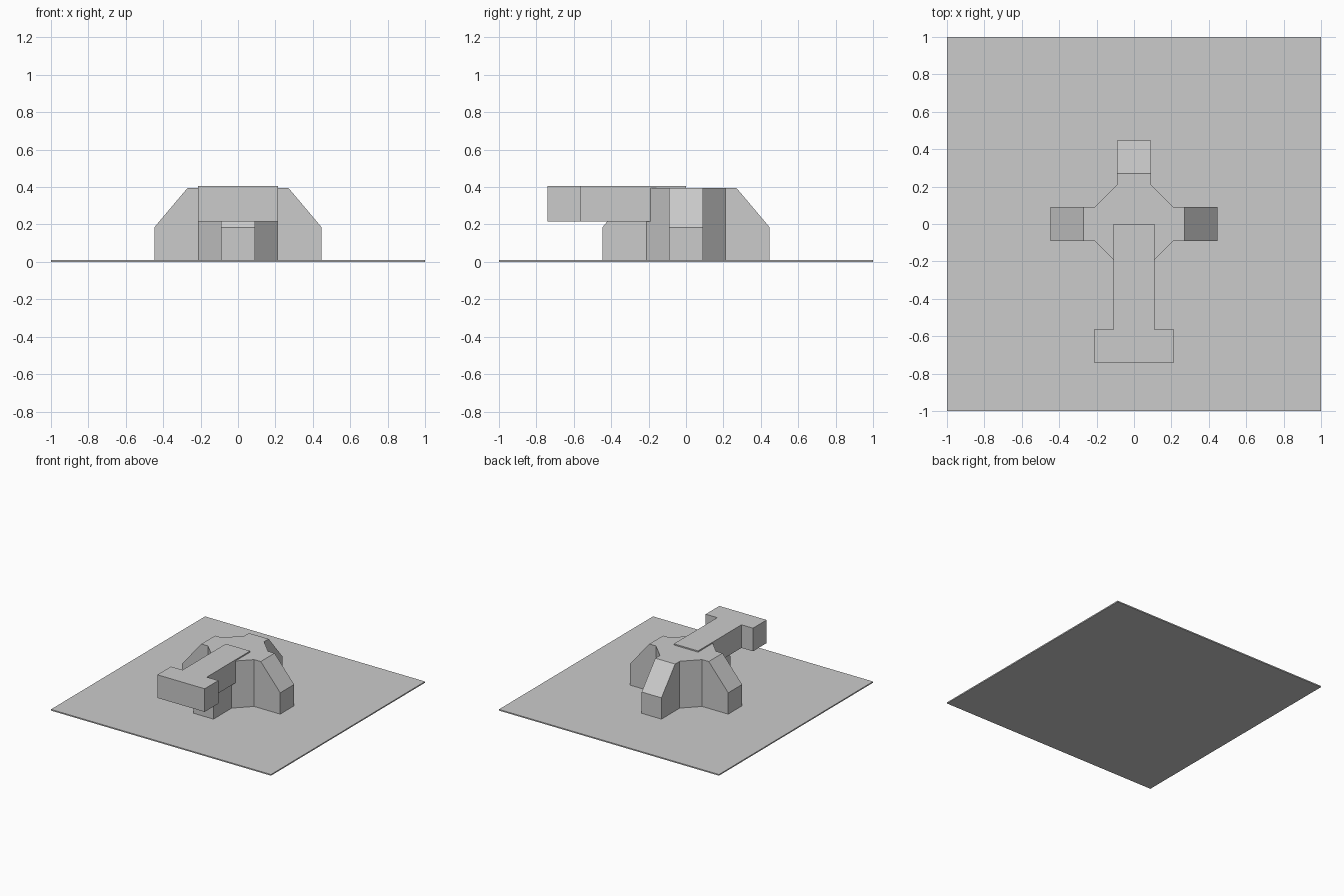
import bpy, bmesh
from mathutils import Vector

cube = bpy.data.objects.get("Cube")
if cube:
    bpy.data.objects.remove(cube, do_unlink=True)

grey = bpy.data.materials.new("plain_grey")
grey.use_nodes = True
colour = (0.6, 0.6, 0.6, 1)
grey.diffuse_color = colour
grey.node_tree.nodes["Principled BSDF"].inputs["Base Color"].default_value = colour


def prism(outline, bottom, top):
    """Upright prism from a plan outline."""
    bm = bmesh.new()
    face = bm.faces.new([bm.verts.new((x, y, bottom)) for x, y in outline])
    new = bmesh.ops.extrude_face_region(bm, geom=[face])["geom"]
    verts = [v for v in new if isinstance(v, bmesh.types.BMVert)]
    bmesh.ops.translate(bm, verts=verts, vec=(0, 0, top - bottom))
    bmesh.ops.recalc_face_normals(bm, faces=bm.faces[:])
    return bm


def finish(bm, name):
    bmesh.ops.recalc_face_normals(bm, faces=bm.faces[:])
    mesh = bpy.data.meshes.new(name)
    bm.to_mesh(mesh)
    bm.free()
    mesh.materials.append(grey)
    obj = bpy.data.objects.new(name, mesh)
    bpy.context.collection.objects.link(obj)


def mirrored(half):
    """Complete a right-hand outline across x = 0."""
    return half + [(-x, y) for x, y in reversed(half)]


# Thin square ground slab
GROUND = 0.01
finish(prism(mirrored([(1, -1), (1, 1)]), 0, GROUND), "base_plate")

# Eight-sided hub with four sloping buttresses drawn out of its axis faces
HALF, HUB, SHOULDER, FOOT = 0.09, 0.21, 0.27, 0.447
TOP, FOOT_TOP = 0.395, 0.185
hub = prism(mirrored([(HALF, -HUB), (HUB, -HALF), (HUB, HALF), (HALF, HUB)]), GROUND, TOP)
hub.normal_update()
sides = [f for f in hub.faces if max(abs(f.normal.x), abs(f.normal.y)) > 0.9]
for distance, height in ((SHOULDER - HUB, TOP), (FOOT - SHOULDER, FOOT_TOP)):
    sides = bmesh.ops.extrude_discrete_faces(hub, faces=sides)["faces"]
    hub.normal_update()
    for face in sides:
        step = Vector(face.normal) * distance
        for v in face.verts:
            v.co += step
            if v.co.z > GROUND + 0.1:
                v.co.z = height
finish(hub, "buttressed_hub")

# T-shaped arm reaching forward with a wide end block
arm = mirrored([(0.215, -0.74), (0.215, -0.563), (0.11, -0.563), (0.11, 0)])
finish(prism(arm, 0.215, 0.405), "front_arm")
